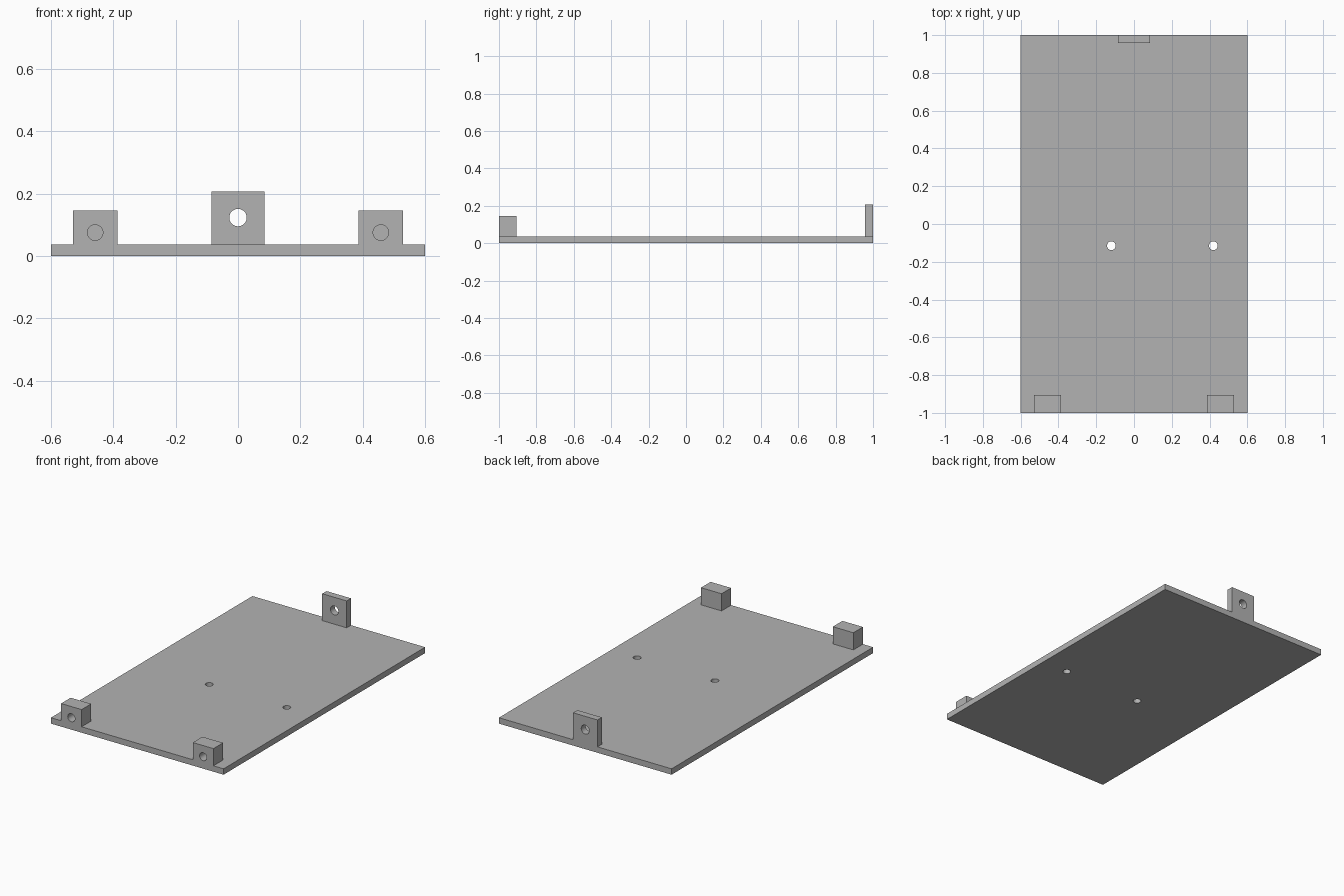
import bpy
import math

cube = bpy.data.objects.get("Cube")
if cube:
    bpy.data.objects.remove(cube, do_unlink=True)

# Single grey material
grey = bpy.data.materials.new("plain grey")
grey.use_nodes = True
colour = (0.45, 0.45, 0.45, 1)
grey.diffuse_color = colour
grey.node_tree.nodes["Principled BSDF"].inputs["Base Color"].default_value = colour


def box(name, low, high):
    """Box between two opposite corners."""
    centre = [(a + b) / 2 for a, b in zip(low, high)]
    bpy.ops.mesh.primitive_cube_add(size=1, location=centre)
    ob = bpy.context.object
    ob.name = name
    ob.scale = [b - a for a, b in zip(low, high)]
    bpy.ops.object.transform_apply(location=False, rotation=False, scale=True)
    ob.data.materials.append(grey)
    return ob


def drill(ob, centre, radius, length, along_y=False):
    """Cut a round hole with a hidden cylinder."""
    bpy.ops.mesh.primitive_cylinder_add(
        vertices=32, radius=radius, depth=length, location=centre,
        rotation=(math.pi / 2 if along_y else 0, 0, 0))
    cutter = bpy.context.object
    cutter.name = ob.name + "_hole_cutter"
    cutter.data.materials.append(grey)
    cutter.hide_render = True
    cut = ob.modifiers.new("hole", 'BOOLEAN')
    cut.operation = 'DIFFERENCE'
    cut.solver = 'EXACT'
    cut.object = cutter
    bpy.context.view_layer.objects.active = ob
    bpy.ops.object.modifier_apply(modifier=cut.name)
    bpy.data.objects.remove(cutter, do_unlink=True)


def finish(ob):
    """Smooth the hole walls and keep the edges sharp."""
    bpy.ops.object.select_all(action='DESELECT')
    ob.select_set(True)
    bpy.context.view_layer.objects.active = ob
    bpy.ops.object.shade_smooth_by_angle(angle=math.radians(30))


TOP = 0.037

# Base plate with two through holes
plate = box("base_plate", (-0.6, -1, 0), (0.6, 1, TOP))
for x in (-0.12, 0.42):
    drill(plate, (x, -0.115, TOP / 2), 0.023, 0.2)
finish(plate)

# Front blocks with blind holes
for side, name in ((1, "left"), (-1, "right")):
    x = side * 0.458
    block = box("front_block_" + name, (x - 0.0715, -1, TOP), (x + 0.0715, -0.905, 0.145))
    drill(block, (x, -1, 0.075), 0.025, 0.14, along_y=True)
    finish(block)

# Rear tab with a through hole
tab = box("rear_tab", (-0.085, 0.957, TOP), (0.085, 1, 0.206))
drill(tab, (0, 0.98, 0.123), 0.028, 0.2, along_y=True)
finish(tab)
